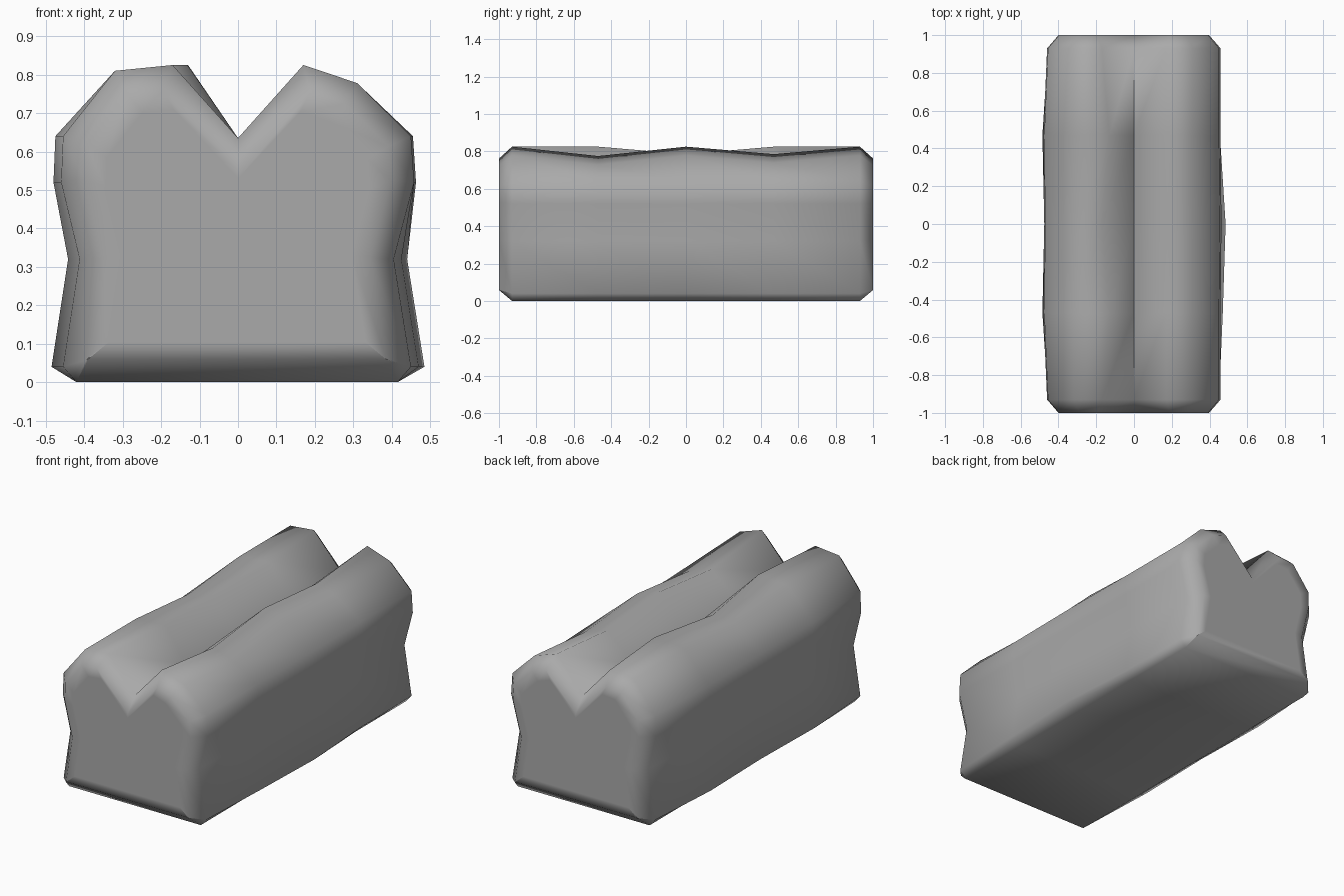
import bpy, bmesh, math
from mathutils import Vector

cube = bpy.data.objects.get("Cube")
if cube:
    bpy.data.objects.remove(cube, do_unlink=True)

# Twin-humped end profile as (x, z), running round from the bottom left
PROFILE = [(-.42, 0), (-.455, .04), (-.412, .32), (-.46, .52), (-.455, .64),
           (-.32, .81), (-.17, .825), (0, .635), (.17, .825), (.31, .778),
           (.45, .64), (.458, .52), (.405, .32), (.45, .04), (.415, 0)]

# Uneven hand-shaped stations: y, side bulges and ridge dips
# (right low, right high, left low, left high, right dip, left dip)
STATIONS = [(-.93, 0, 0, 0, 0, 0, 0),
            (-.47, .02, 0, .03, .02, .05, 0),
            (0, .035, .005, .02, .015, 0, .04),
            (.47, .005, 0, .03, .02, .04, 0),
            (.93, 0, 0, 0, 0, 0, 0)]


def section(r_low, r_high, l_low, l_high, r_dip, l_dip):
    """Profile with the local bulges and dips applied."""
    ring = []
    for i, (x, z) in enumerate(PROFILE):
        low, high, dip = (r_low, r_high, r_dip) if x > 0 else (l_low, l_high, l_dip)
        if .01 < z < .4:
            x += math.copysign(low, x)
        elif .4 < z < .7 and abs(x) > .1:
            x += math.copysign(high, x)
        elif z > .7:
            z -= dip
            if i == 6 and l_low > .025:
                x += .04
        ring.append(Vector((x, z)))
    return ring


def offset(ring, dist):
    """Move the outline inward by an even distance."""
    result = []
    for i, p in enumerate(ring):
        a = (p - ring[i - 1]).normalized()
        b = (ring[(i + 1) % len(ring)] - p).normalized()
        inward = Vector((a.y + b.y, -a.x - b.x)).normalized()
        cosine = inward.dot(Vector((a.y, -a.x)))
        result.append(p + inward * dist / max(cosine, .74))
    return result


# Rings from front to back: flat end, rounded rim, body, rim, flat end
full = [(s[0], section(*s[1:])) for s in STATIONS]
rim = offset(full[0][1], .06)
centre = Vector((0, .38))
flat = [centre + (p - centre) * .86 for p in rim]
rings = [(-1, flat), (-1, rim)] + full + [(1, rim), (1, flat)]

bm = bmesh.new()
loops = [[bm.verts.new((p.x, y, p.y)) for p in ring] for y, ring in rings]
count = len(PROFILE)
for a, b in zip(loops, loops[1:]):
    for i in range(count):
        j = (i + 1) % count
        bm.faces.new((a[i], a[j], b[j], b[i]))
bm.faces.new(loops[0])
bm.faces.new(loops[-1])
bmesh.ops.recalc_face_normals(bm, faces=bm.faces)
mesh = bpy.data.meshes.new("loaf_body")
bm.to_mesh(mesh)
bm.free()

loaf = bpy.data.objects.new("loaf_body", mesh)
bpy.context.collection.objects.link(loaf)

# Plain grey surface
grey = bpy.data.materials.new("plain_grey")
grey.use_nodes = True
grey.diffuse_color = (.4, .4, .4, 1)
grey.node_tree.nodes["Principled BSDF"].inputs["Base Color"].default_value = (.4, .4, .4, 1)
mesh.materials.append(grey)

# Smooth skin with a sharp crease along the valley
bpy.ops.object.select_all(action='DESELECT')
loaf.select_set(True)
bpy.context.view_layer.objects.active = loaf
bpy.ops.object.shade_smooth_by_angle(angle=math.radians(75))
